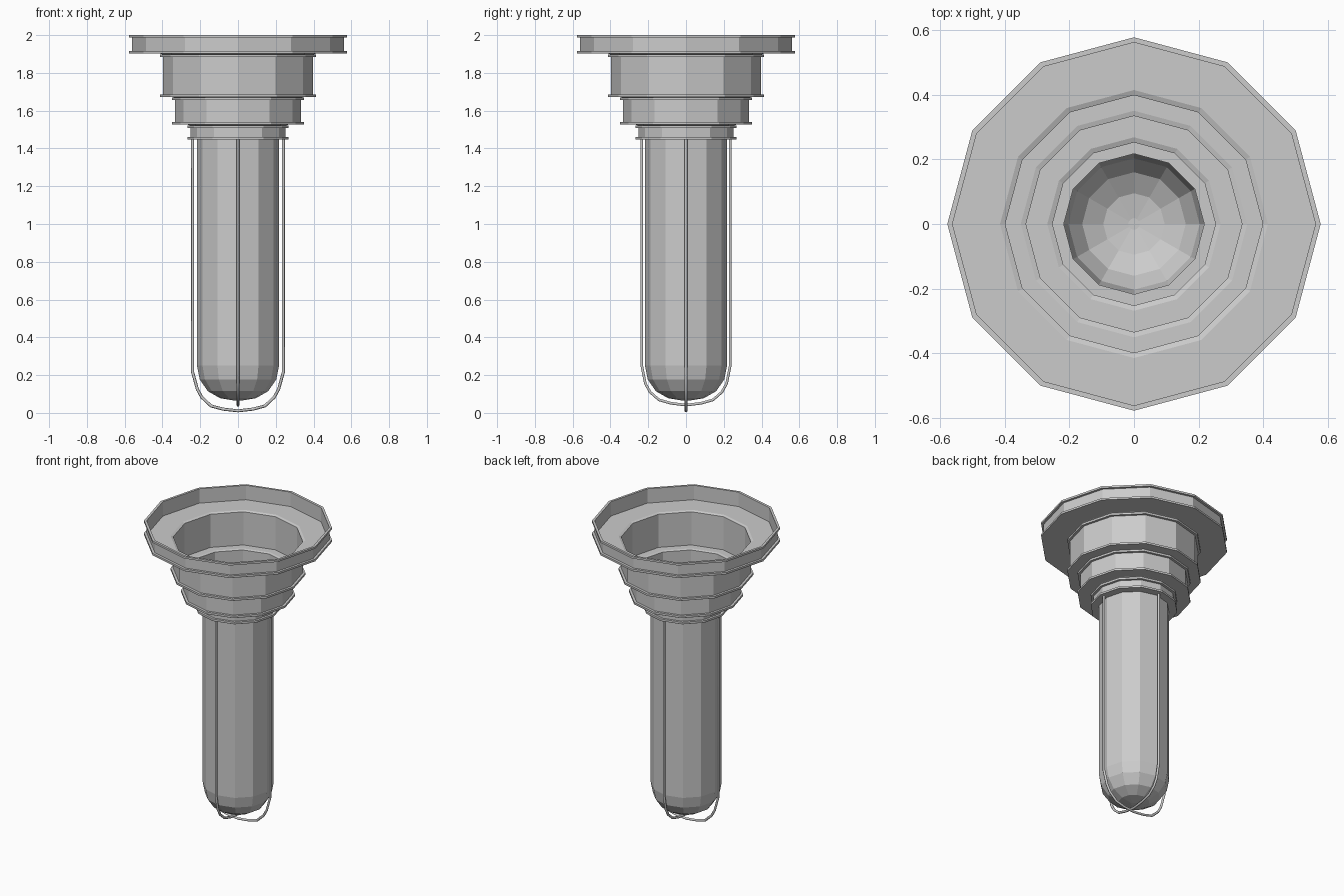
import bpy, math

if "Cube" in bpy.data.objects:
    bpy.data.objects.remove(bpy.data.objects["Cube"])

SIDES = 12


def make(name, verts, faces):
    me = bpy.data.meshes.new(name)
    me.from_pydata(verts, [], faces)
    me.update()
    ob = bpy.data.objects.new(name, me)
    bpy.context.collection.objects.link(ob)
    return ob


def lathe(name, profile, closed=False, cap=False):
    """Spin (radius, z) points round the z axis with flat 12-sided faces."""
    verts = [(r * math.cos(math.tau * k / SIDES), r * math.sin(math.tau * k / SIDES), z)
             for r, z in profile for k in range(SIDES)]
    n = len(profile)
    faces = []
    for i in range(n if closed else n - 1):
        a, b = i * SIDES, (i + 1) % n * SIDES
        for k in range(SIDES):
            m = (k + 1) % SIDES
            faces.append((a + k, b + k, b + m, a + m))
    if cap:
        faces.append([(n - 1) * SIDES + k for k in reversed(range(SIDES))])
    return make(name, verts, faces)


def wire(name, half, axis, radius=0.008):
    """U-shaped rod hung under the collar, mirrored from half its path."""
    path = [(-u, z) for u, z in half] + [(u, z) for u, z in half[-2::-1]]
    cu = bpy.data.curves.new(name, 'CURVE')
    cu.dimensions = '3D'
    cu.bevel_depth = radius
    cu.bevel_resolution = 1
    cu.use_fill_caps = True
    sp = cu.splines.new('POLY')
    sp.points.add(len(path) - 1)
    for p, (u, z) in zip(sp.points, path):
        p.co = (u, 0, z, 1) if axis == 'x' else (0, u, z, 1)
    ob = bpy.data.objects.new(name, cu)
    bpy.context.collection.objects.link(ob)


# Stepped tiers: wall radius, top z, bottom z
tiers = [(0.561, 2.0, 1.903), (0.398, 1.897, 1.673),
         (0.334, 1.669, 1.527), (0.252, 1.521, 1.447)]
LIP, THICK = 0.016, 0.013

# Thin open stepped housing
shell = []
for i, (r, top, bottom) in enumerate(tiers):
    shell += [(r, top), (r, bottom)]
    shell.append((tiers[i + 1][0] + LIP, bottom) if i < 3 else (0.217, bottom))
lathe("stepped_housing", shell)

# Raised trim rings at the top and bottom of each tier
for i, (r, top, bottom) in enumerate(tiers):
    for label, z in (("upper", top - THICK), ("lower", bottom)):
        lathe(f"{label}_trim_ring_{i + 1}",
              [(r, z + THICK), (r + LIP, z + THICK), (r + LIP, z), (r, z)], closed=True)
    # Underside of each tier reaches out to the ring edge
    inner = tiers[i + 1][0] if i < 3 else 0.217
    lathe(f"tier_underside_{i + 1}", [(r + LIP, bottom - 0.001),
                                      (inner + (LIP if i < 3 else 0), bottom - 0.001)])

# Long round-ended tube
lathe("glass_tube", [(0.217, 1.447), (0.217, 0.25), (0.203, 0.178), (0.16, 0.115),
                     (0.095, 0.078), (0.018, 0.065)], cap=True)

# Two crossing guard wires
wire("guard_wire_wide", [(0.24, 1.45), (0.24, 0.215), (0.215, 0.125), (0.192, 0.083),
                         (0.143, 0.037), (0.08, 0.02), (0, 0.011)], 'x')
wire("guard_wire_narrow", [(0.234, 1.45), (0.234, 0.25), (0.215, 0.155), (0.19, 0.11),
                           (0.143, 0.069), (0.08, 0.051), (0, 0.041)], 'y')
